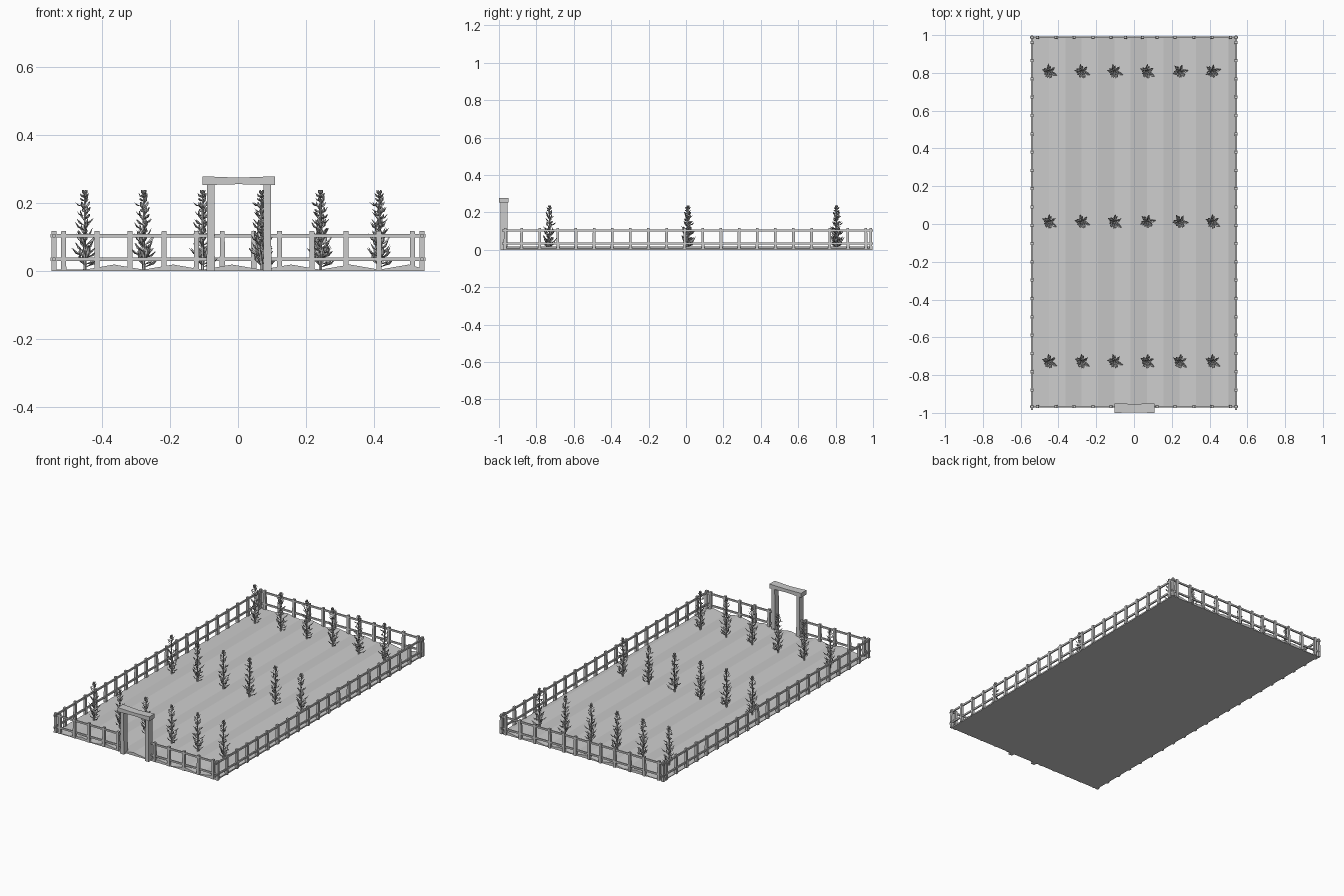
import bpy, bmesh, random
from math import sin, cos
from mathutils import Vector, Matrix

if "Cube" in bpy.data.objects:
    bpy.data.objects.remove(bpy.data.objects["Cube"])
random.seed(7)

# One plain colour for everything
grey = bpy.data.materials.new("plain grey")
grey.use_nodes = True
grey.diffuse_color = (0.6, 0.6, 0.6, 1)
grey.node_tree.nodes["Principled BSDF"].inputs["Base Color"].default_value = (0.6, 0.6, 0.6, 1)


def finish(bm, name):
    mesh = bpy.data.meshes.new(name)
    bm.normal_update()
    bm.to_mesh(mesh)
    bm.free()
    mesh.materials.append(grey)
    obj = bpy.data.objects.new(name, mesh)
    bpy.context.scene.collection.objects.link(obj)
    return obj


def box(bm, x0, x1, y0, y1, z0, z1):
    size = Vector((x1 - x0, y1 - y0, z1 - z0))
    centre = Vector((x0 + x1, y0 + y1, z0 + z1)) / 2
    m = Matrix.Translation(centre) @ Matrix.Diagonal((*size, 1))
    return bmesh.ops.create_cube(bm, size=1, matrix=m)["verts"]


LEFT, FRONT, BACK = 0.54, -0.972, 0.988
FIRST, STEP = -0.45, 0.173   # planted furrows

# Ploughed ground: a ridged profile stretched along y
profile = [(-LEFT, 0.004)]
for i in range(6):
    x = FRONT and FIRST + i * STEP
    profile += [(x, 0.004), (x + STEP / 2, 0.019)]
profile += [(LEFT, 0.008), (LEFT, 0), (-LEFT, 0)]
bm = bmesh.new()
base = bm.faces.new([bm.verts.new((x, FRONT, z)) for x, z in profile])
side = bmesh.ops.extrude_face_region(bm, geom=[base])["geom"]
bmesh.ops.translate(bm, vec=(0, BACK - FRONT, 0),
                    verts=[v for v in side if isinstance(v, bmesh.types.BMVert)])
bmesh.ops.recalc_face_normals(bm, faces=bm.faces)
finish(bm, "ploughed_ground")

# Fence posts and rails
POST, RAIL, POST_TOP = 0.008, 0.004, 0.117
RAIL_HEIGHTS = (0.034, 0.104)


def post(bm, x, y):
    verts = box(bm, x - POST, x + POST, y - POST, y + POST, 0, POST_TOP)
    for v in verts:   # slight taper
        if v.co.z > 0.05:
            v.co.x += (x - v.co.x) * 0.15
            v.co.y += (y - v.co.y) * 0.15


for side_name, s in (("left", 1), ("right", -1)):
    bm = bmesh.new()
    x = s * LEFT
    for i in range(20):
        post(bm, x, 0.962 - i * 0.0969)
    for y in (FRONT + 0.005, BACK):
        post(bm, x, y)
    for z in RAIL_HEIGHTS:
        box(bm, x - RAIL, x + RAIL, FRONT - 0.012, BACK + 0.011, z - 0.005, z + 0.005)
    finish(bm, side_name + "_fence")

POSTS = (0.122, 0.217, 0.317, 0.414, 0.512)
for end_name, y, gap in (("front", FRONT + 0.005, 0.08), ("back", BACK, 0)):
    bm = bmesh.new()
    for s in (1, -1):
        for x in POSTS:
            post(bm, s * x, y)
        if not gap:
            post(bm, s * 0.046, y)
        for z in RAIL_HEIGHTS:
            a, b = sorted((s * gap, s * 0.55))
            box(bm, a, b, y - RAIL, y + RAIL, z - 0.005, z + 0.005)
    finish(bm, end_name + "_fence")

# Gateway: two posts and a lintel worn a little at mid-span
bm = bmesh.new()
for s in (1, -1):
    x = 0.003 + s * 0.083
    for v in box(bm, x - 0.012, x + 0.012, -0.992, -0.954, 0, 0.256):
        if v.co.z > 0.1:
            v.co.x += (x - v.co.x) * 0.12
finish(bm, "gate_posts")
bm = bmesh.new()
box(bm, -0.104, 0.108, -1.0, -0.949, 0.252, 0.278)
bmesh.ops.bisect_plane(bm, geom=bm.verts[:] + bm.edges[:] + bm.faces[:],
                       plane_co=(0.002, 0, 0), plane_no=(1, 0, 0))
for v in bm.verts:
    if abs(v.co.x) < 0.05:
        v.co.z += 0.003 if v.co.z < 0.265 else -0.004
        v.co.y += 0.002 if v.co.y < -0.97 else -0.004
finish(bm, "gate_lintel")


# Crop plant: a stalk with creased pointed leaves that curve upwards
def leaf(bm, start, angle, lift, length, width):
    out = Vector((cos(angle), sin(angle), 0))
    across = Vector((-sin(angle), cos(angle), 0))
    up = Vector((0, 0, 1))
    along = out * cos(lift) + up * sin(lift)
    crease = out * sin(lift) - up * cos(lift)
    middle = start + along * length * 0.6
    root = bm.verts.new(start)
    mid = bm.verts.new(middle + crease * width * 0.3)
    tip = bm.verts.new(start + along * length - crease * length * 0.12)
    for s in (1, -1):
        edge = bm.verts.new(middle + across * s * width / 2)
        bm.faces.new([root, mid, edge][::s])
        bm.faces.new([mid, tip, edge][::s])


bm = bmesh.new()
bmesh.ops.create_cone(bm, segments=5, radius1=0.005, radius2=0.002, depth=0.225,
                      cap_ends=True, matrix=Matrix.Translation((0, 0, 0.114)))
COUNT = 42
for i in range(COUNT):
    t = i / (COUNT - 1)
    z = 0.01 + 0.195 * t ** 1.2
    reach = 0.062 - 0.032 * t
    leaf(bm, Vector((0, 0, z)), i * 2.4 + random.uniform(-0.5, 0.5),
         random.uniform(0.3, 1.15), reach * random.uniform(0.65, 1.05),
         0.015 - 0.005 * t)
# Bud of small upright leaves at the tip
for i in range(6):
    leaf(bm, Vector((0, 0, 0.213)), i * 1.05, 0.7, 0.016 + 0.006 * (i % 2), 0.009)
    leaf(bm, Vector((0, 0, 0.222)), i * 1.05 + 0.5, 1.0, 0.018, 0.008)
plant = finish(bm, "crop_plant_1")

# Three rows of six plants sharing one mesh
spots = [(FIRST + i * STEP, y) for y in (-0.73, 0.01, 0.805) for i in range(6)]
for n, (x, y) in enumerate(spots):
    obj = plant
    if n:
        obj = bpy.data.objects.new("crop_plant_%d" % (n + 1), plant.data)
        bpy.context.scene.collection.objects.link(obj)
    obj.location = (x, y, 0)
    obj.rotation_euler.z = random.uniform(-0.5, 0.5)
